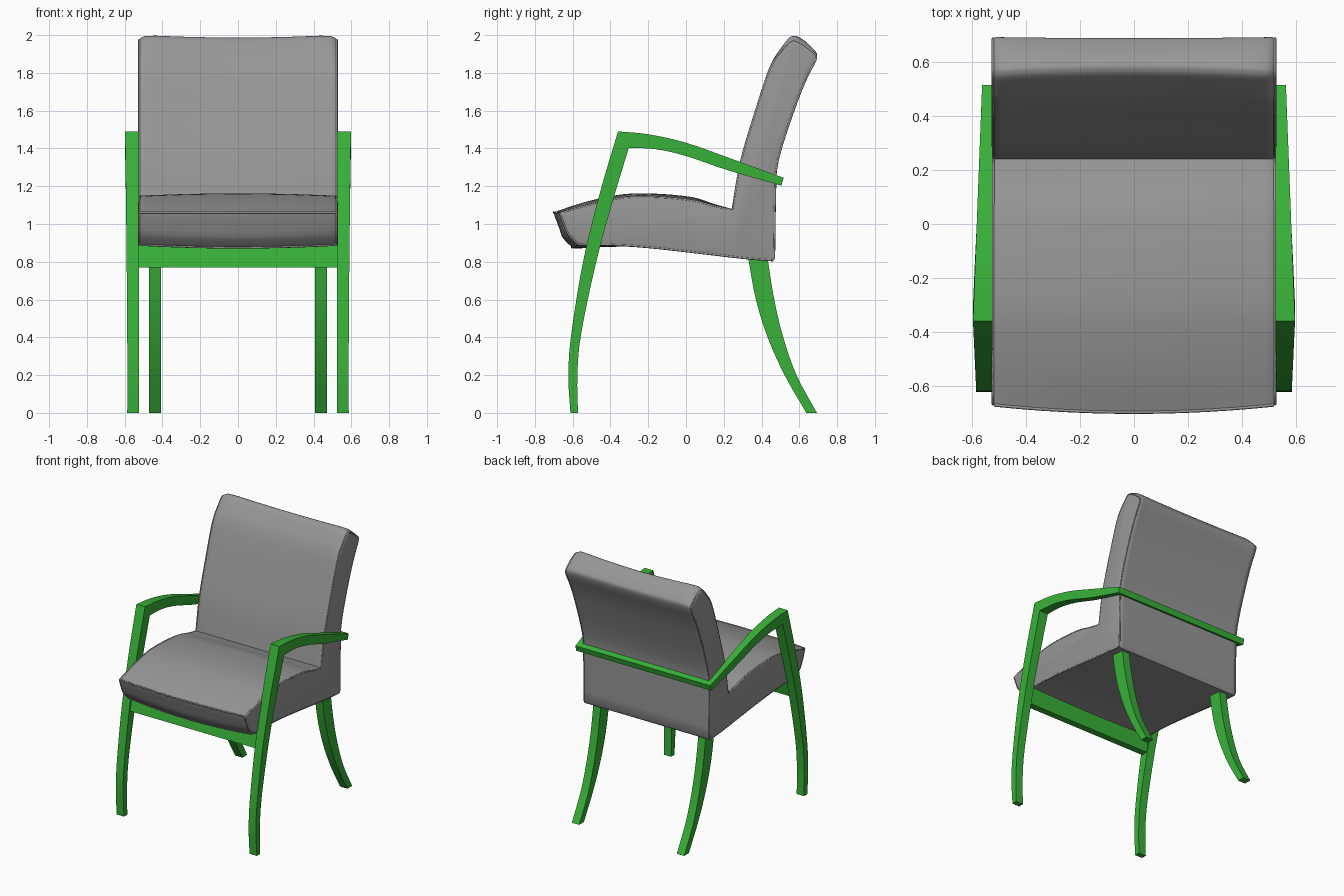
import bpy, bmesh
from mathutils import Vector

if "Cube" in bpy.data.objects:
    bpy.data.objects.remove(bpy.data.objects["Cube"])


def material(name, rgb):
    m = bpy.data.materials.new(name)
    m.diffuse_color = (*rgb, 1)
    m.use_nodes = True
    m.node_tree.nodes["Principled BSDF"].inputs["Base Color"].default_value = m.diffuse_color
    return m


frame_mat = material("green_frame", (.04, .44, .04))
fabric_mat = material("grey_fabric", (.31, .31, .31))


def spline(pts, n=4):
    """Catmull-Rom samples through 2D points."""
    p = [Vector(a) for a in pts]
    p = [2 * p[0] - p[1]] + p + [2 * p[-1] - p[-2]]
    out = []
    for i in range(1, len(p) - 2):
        a, b, c, d = p[i - 1:i + 3]
        for k in range(n):
            t = k / n
            out.append(0.5 * (2 * b + (c - a) * t + (2 * a - 5 * b + 4 * c - d) * t * t
                              + (3 * b - a - 3 * c + d) * t ** 3))
    return out + [p[-2]]


def loft(name, rings, mat, angle=35):
    """Skin a list of equal closed rings and cap both ends."""
    bm = bmesh.new()
    vs = [[bm.verts.new(c) for c in r] for r in rings]
    n = len(rings[0])
    for a, b in zip(vs, vs[1:]):
        for j in range(n):
            k = (j + 1) % n
            bm.faces.new((a[j], a[k], b[k], b[j]))
    bm.faces.new(vs[0])
    bm.faces.new(vs[-1])
    bmesh.ops.recalc_face_normals(bm, faces=bm.faces)
    me = bpy.data.meshes.new(name)
    bm.to_mesh(me)
    bm.free()
    ob = bpy.data.objects.new(name, me)
    bpy.context.collection.objects.link(ob)
    me.materials.append(mat)
    bpy.ops.object.select_all(action='DESELECT')
    ob.select_set(True)
    bpy.context.view_layer.objects.active = ob
    bpy.ops.object.shade_smooth_by_angle(angle=angle * 3.14159 / 180)
    return ob


def clamp(v):
    return max(0.0, min(1.0, v))


# Upholstery side profile (y, z), one spline per edge
seat_top = [(-.672, 1.062), (-.5, 1.11), (-.33, 1.145), (-.15, 1.147), (.03, 1.13), (.15, 1.1), (.242, 1.08)]
back_front = [(.242, 1.08), (.285, 1.33), (.364, 1.6), (.444, 1.84), (.5, 1.935), (.54, 1.988)]
back_top = [(.54, 1.988), (.555, 1.998), (.58, 2.0), (.63, 1.972), (.68, 1.925), (.694, 1.9), (.69, 1.87)]
back_rear = [(.69, 1.87), (.6, 1.67), (.492, 1.34), (.477, 1.13), (.472, .82)]
underside = [(.46, .802), (.3, .815), (.07, .842), (-.2, .872), (-.4, .885), (-.56, .885)]
seat_front = [(-.575, .89), (-.63, .95), (-.667, 1.04)]
profile = []
for seg in (seat_top, back_front, back_top, back_rear, underside, seat_front):
    for q in spline(seg):
        if not profile or (q - profile[-1]).length > 1e-4:
            profile.append(q)
N = len(profile)


def cushion_point(i, x, inset=0.0):
    """Profile point at x, inset along its normal and bowed across the width."""
    p = profile[i % N]
    d = (profile[(i + 1) % N] - profile[i - 1 if i else N - 1]).normalized()
    p = p + Vector((d.y, -d.x)) * inset
    y, z = p
    t = 1 - (x / .53) ** 2
    dy = -.028 * clamp((-.4 - y) / .17)
    dz = drop = 0
    if z > 1.0 and y < .242:
        dz = .013 * clamp((.242 - y) / .2) * clamp((y + .67) / .2)
    elif z < .95:
        dz = -.015 * clamp((-.3 - y) / .25)
    if y > .242 and z > 1.08:
        depth = clamp((y - (.255 + (z - 1.08) * .345)) / .19)
        dy = (.015 - .023 * depth) * clamp((z - 1.1) / .5)
        dz = -.015 * clamp((z - 1.7) / .25)
        drop = .028 * clamp((abs(x) - .47) / .06) ** 2 * clamp((z - 1.8) / .18)
    return Vector((x, y + dy * t, z + dz * t - drop))


# Seat and back in one upholstered body with rounded sides
half = [(.53, .02), (.527, .008), (.515, 0), (.49, 0), (.43, 0), (.3, 0), (.15, 0)]
stations = [(-x, s) for x, s in half] + [(0, 0)] + half[::-1]
loft("seat_and_back", [[cushion_point(i, x, s) for i in range(N)] for x, s in stations], fabric_mat, 40)


def piping(name, pts, cyclic):
    cu = bpy.data.curves.new(name, 'CURVE')
    cu.dimensions = '3D'
    cu.bevel_depth = .006
    cu.bevel_resolution = 1
    cu.materials.append(fabric_mat)
    sp = cu.splines.new('POLY')
    sp.points.add(len(pts) - 1)
    for q, c in zip(sp.points, pts):
        q.co = (*c, 1)
    sp.use_cyclic_u = cyclic
    bpy.context.collection.objects.link(bpy.data.objects.new(name, cu))


# Piped seams round both sides and along the seat's front edges
for side, s in (("left", -1), ("right", 1)):
    piping(f"side_piping_{side}", [cushion_point(i, s * .523, .006) for i in range(N)], True)
front_low = min(range(N), key=lambda i: (profile[i] - Vector((-.575, .89))).length)
for label, i in (("top", 0), ("bottom", front_low)):
    piping(f"front_piping_{label}", [cushion_point(i, -.52 + 1.04 * k / 12, .001) for k in range(13)], False)


def bar(name, outer, inner, xin, xout):
    """Rectangular-section bar between two side-view edges; xout is a function of (y, z)."""
    for side, s in (("left", -1), ("right", 1)):
        rings = []
        for a, b in zip(outer, inner):
            xo = xout(*a)
            rings.append([(s * xin, *a), (s * xo, *a), (s * xo, *b), (s * xin, *b)])
        loft(f"{name}_{side}", rings, frame_mat)


# Front legs sweeping up and turning sharply into the armrests
leg_out = spline([(-.612, 0), (-.623, .2), (-.607, .42), (-.545, .8), (-.46, 1.15), (-.36, 1.49)])
leg_in = spline([(-.572, 0), (-.575, .2), (-.555, .42), (-.475, .8), (-.385, 1.13), (-.303, 1.403)])
arm_out = spline([(-.36, 1.49), (-.2, 1.475), (0, 1.43), (.25, 1.342), (.515, 1.245)])
arm_in = spline([(-.303, 1.403), (-.16, 1.396), (0, 1.36), (.22, 1.285), (.505, 1.203)])
bar("front_leg_and_arm", leg_out + arm_out[1:], leg_in + arm_in[1:], .525,
    lambda y, z: .598 - .034 * clamp((y + .36) / .88) - .012 * clamp((-.36 - y) / .26))

# Splayed rear legs
rear_out = spline([(.693, 0), (.585, .2), (.515, .4), (.467, .6), (.435, .8), (.43, .84)])
rear_in = spline([(.637, 0), (.522, .2), (.432, .4), (.37, .6), (.333, .8), (.328, .84)])
bar("rear_leg", rear_out, rear_in, .408, lambda y, z: .47)

# Rail behind the backrest joining the arms, and apron under the seat front
for name, w, sec in (
        ("back_rail", .564, [(.478, 1.213), (.505, 1.203), (.517, 1.245), (.48, 1.258)]),
        ("front_apron", .53, [(-.54, .77), (-.49, .77), (-.462, .895), (-.512, .895)])):
    loft(name, [[(x, *c) for c in sec] for x in (-w, w)], frame_mat)
